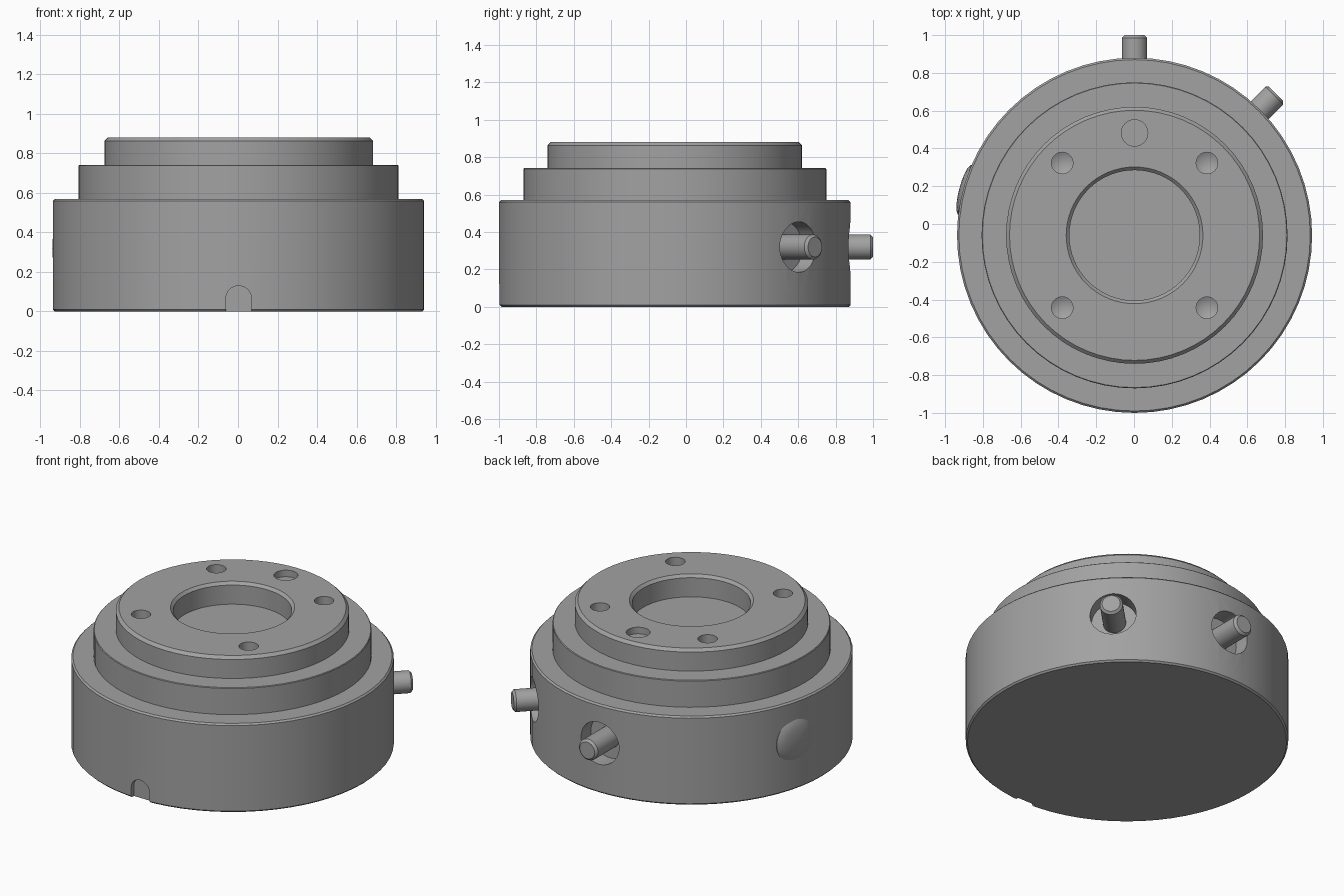
import bpy, bmesh
from math import radians, sin, cos, pi
from mathutils import Matrix, Vector

cube = bpy.data.objects.get("Cube")
if cube:
    bpy.data.objects.remove(cube)

CENTRE = Vector((0.003, -0.06, 0))
SIDE_Z = 0.32

grey = bpy.data.materials.new("machined grey")
grey.use_nodes = True
colour = (0.36, 0.36, 0.36, 1)
grey.diffuse_color = colour
grey.node_tree.nodes["Principled BSDF"].inputs["Base Color"].default_value = colour


def lathe(name, profile, place, segments=64):
    """Closed solid turned from (radius, height) points; radius 0 makes a pole."""
    bm = bmesh.new()
    rings = []
    for r, h in profile:
        if r == 0:
            rings.append([bm.verts.new((0, 0, h))])
        else:
            turn = [2 * pi * i / segments for i in range(segments)]
            rings.append([bm.verts.new((r * cos(a), r * sin(a), h)) for a in turn])
    for low, high in zip(rings, rings[1:]):
        for i in range(segments):
            j = (i + 1) % segments
            if len(low) == 1:
                bm.faces.new((low[0], high[j], high[i]))
            elif len(high) == 1:
                bm.faces.new((low[i], low[j], high[0]))
            else:
                bm.faces.new((low[i], low[j], high[j], high[i]))
    for ring, flip in ((rings[0], True), (rings[-1], False)):
        if len(ring) > 1:
            bm.faces.new(ring[::-1] if flip else ring)
    bmesh.ops.recalc_face_normals(bm, faces=bm.faces)
    mesh = bpy.data.meshes.new(name)
    bm.to_mesh(mesh)
    bm.free()
    mesh.transform(place)
    mesh.materials.append(grey)
    obj = bpy.data.objects.new(name, mesh)
    bpy.context.collection.objects.link(obj)
    return obj


def upright(x=0, y=0):
    return Matrix.Translation(CENTRE + Vector((x, y, 0)))


def outward(angle, z=SIDE_Z):
    """Local z points out of the side wall at this angle."""
    return (Matrix.Translation(CENTRE + Vector((0, 0, z)))
            @ Matrix.Rotation(radians(angle), 4, "Z") @ Matrix.Rotation(pi / 2, 4, "Y"))


def activate(obj):
    bpy.ops.object.select_all(action="DESELECT")
    obj.select_set(True)
    bpy.context.view_layer.objects.active = obj


def cut(target, cutter):
    cutter.hide_render = True
    mod = target.modifiers.new("cut", "BOOLEAN")
    mod.operation = "DIFFERENCE"
    mod.solver = "EXACT"
    mod.object = cutter
    activate(target)
    bpy.ops.object.modifier_apply(modifier=mod.name)
    bpy.data.objects.remove(cutter)


def smooth(obj):
    activate(obj)
    bpy.ops.object.shade_smooth_by_angle(angle=radians(28))


# Stepped body with a chamfered central recess
body = lathe("stepped_body", [
    (0.93, 0), (0.94, 0.01), (0.94, 0.56), (0.93, 0.57),
    (0.81, 0.57), (0.81, 0.738), (0.806, 0.742),
    (0.68, 0.742), (0.68, 0.864), (0.662, 0.882),
    (0.362, 0.882), (0.345, 0.865), (0.345, 0.742)], upright())

# Four drilled holes with conical bottoms
for sx in (-1, 1):
    for sy in (-1, 1):
        cut(body, lathe("drill", [(0, 0.76), (0.057, 0.79), (0.057, 0.95)],
                        upright(0.383 * sx, 0.383 * sy), 32))

# Shallow flat locating hole
cut(body, lathe("locating_cutter", [(0.07, 0.84), (0.07, 0.95)], upright(0, 0.542), 32))

# Side pockets with chamfered pins
for name, angle in (("back_pin", 90), ("back_left_pin", 45)):
    cut(body, lathe("pocket_cutter", [(0.135, 0.83), (0.135, 1.1)], outward(angle), 40))
    smooth(lathe(name, [(0.067, 0.81), (0.067, 1.046), (0.053, 1.06)], outward(angle), 32))

# Arched notch at the bottom of the front: round top and straight sides
cut(body, lathe("notch_arch", [(0.065, 0.91), (0.065, 1.1)], outward(-90, 0.065), 32))
bpy.ops.mesh.primitive_cube_add(size=1, location=CENTRE + Vector((0, -1.01, 0.0)))
slot = bpy.context.object
slot.scale = (0.13, 0.2, 0.13)
slot.data.materials.append(grey)
bpy.context.view_layer.update()
cut(body, slot)
smooth(body)

# Domed plug in the right side
smooth(lathe("side_plug", [(0.135, 0.88), (0.135, 0.934), (0.115, 0.946),
                           (0.08, 0.954), (0.04, 0.959), (0, 0.96)], outward(165), 40))
